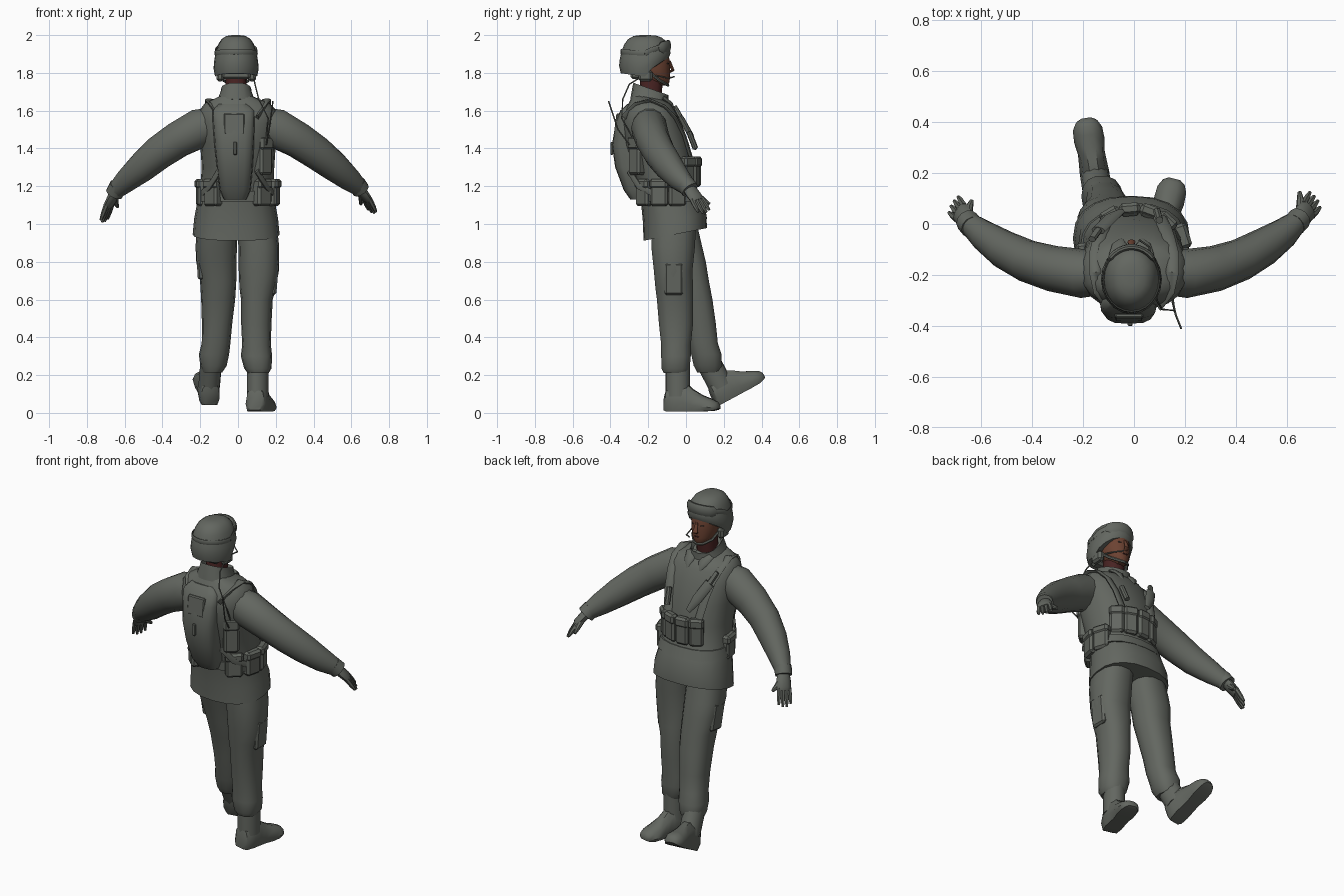
import bpy, bmesh, math
from mathutils import Vector, Matrix


def material(name, rgb):
    m = bpy.data.materials.new(name)
    m.diffuse_color = (*rgb, 1)
    return m


CLOTH = material("grey green cloth", (0.125, 0.135, 0.118))
SKIN = material("brown skin", (0.15, 0.055, 0.032))
NECK = material("dark red brown", (0.065, 0.017, 0.016))
DARK = material("dark grey", (0.05, 0.04, 0.035))


def finish(name, bm, mat, angle=40):
    bmesh.ops.recalc_face_normals(bm, faces=bm.faces)
    me = bpy.data.meshes.new(name)
    bm.to_mesh(me)
    bm.free()
    me.materials.append(mat)
    ob = bpy.data.objects.new(name, me)
    bpy.context.collection.objects.link(ob)
    bpy.context.view_layer.objects.active = ob
    ob.select_set(True)
    bpy.ops.object.shade_smooth_by_angle(angle=math.radians(angle))
    ob.select_set(False)
    return ob


def skin_rings(name, rings, mat, cap=True, matrix=None, angle=40):
    """Bridge equal-length closed rings of points."""
    bm = bmesh.new()
    vs = [[bm.verts.new(p) for p in r] for r in rings]
    n = len(vs[0])
    for a, b in zip(vs, vs[1:]):
        for i in range(n):
            bm.faces.new((a[i], a[(i + 1) % n], b[(i + 1) % n], b[i]))
    if cap:
        bm.faces.new(vs[0])
        bm.faces.new(vs[-1])
    if matrix:
        bm.transform(matrix)
    return finish(name, bm, mat, angle)


def oval(n, p=1.0):
    out = []
    for i in range(n):
        a = 2 * math.pi * i / n
        c, s = math.cos(a), math.sin(a)
        out.append((math.copysign(abs(c) ** p, c), math.copysign(abs(s) ** p, s)))
    return out


def loft(name, rows, mat=CLOTH, n=16, p=0.85, cap=True):
    """Rows of z, centre x, centre y, radius x, radius y, slope along y."""
    rings = [[(x + rx * c, y + ry * s, z + t * ry * s) for c, s in oval(n, p)]
             for z, x, y, rx, ry, t in rows]
    return skin_rings(name, rings, mat, cap)


def tube(name, path, radii, mat=CLOTH, n=10, up=(0, 0, 1)):
    """Sweep an oval of (across, along up) radii along a path."""
    pts = [Vector(p) for p in path]
    if isinstance(radii, tuple):
        radii = [radii] * len(pts)
    rings = []
    for i, q in enumerate(pts):
        d = (pts[min(i + 1, len(pts) - 1)] - pts[max(i - 1, 0)]).normalized()
        side = d.cross(Vector(up)).normalized()
        top = side.cross(d)
        a, b = radii[i]
        rings.append([q + side * a * c + top * b * s for c, s in oval(n)])
    return skin_rings(name, rings, mat)


def box(name, loc, size, rot=(0, 0, 0), mat=CLOTH, bevel=0.012):
    bm = bmesh.new()
    bmesh.ops.create_cube(bm, size=1)
    bm.transform(Matrix.Diagonal((*size, 1)))
    bmesh.ops.bevel(bm, geom=bm.edges[:], offset=min(bevel, min(size) * .3), segments=1, affect='EDGES')
    r = Matrix.Rotation(rot[2], 4, 'Z') @ Matrix.Rotation(rot[1], 4, 'Y') @ Matrix.Rotation(rot[0], 4, 'X')
    bm.transform(Matrix.Translation(loc) @ r)
    return finish(name, bm, mat, 30)


# Jacket, collar, neck
loft("jacket", [
    (0.945, -.01, -.057, .23, .168, .2), (1.03, -.01, -.06, .222, .168, .12), (1.12, -.01, -.08, .205, .158, .05),
    (1.19, -.005, -.1, .195, .15, 0), (1.3, 0, -.125, .192, .162, 0), (1.42, 0, -.155, .2, .172, 0),
    (1.53, 0, -.18, .21, .158, 0), (1.6, 0, -.19, .205, .135, 0), (1.64, -.005, -.19, .17, .11, -.05),
    (1.67, -.01, -.19, .09, .09, -.2)], n=20)
loft("collar", [(1.63, -.01, -.19, .11, .105, -.3), (1.7, -.01, -.188, .082, .095, -.3),
                (1.715, -.01, -.185, .08, .093, -.35), (1.69, -.01, -.185, .068, .08, -.35)])
loft("neck", [(1.62, -.01, -.195, .058, .06, 0), (1.78, -.01, -.18, .055, .06, 0)], NECK, 12)
for s in (-1, 1):
    tube("collar_flap", [(-.01 + s * .06, -.125, 1.67), (-.01 + s * .045, -.08, 1.635), (-.01 + s * .04, -.06, 1.595)],
         [(.03, .012), (.03, .012), (.006, .006)], up=(0, .8, .6), n=8)

# Head with chin, nose and eyes
loft("head", [
    (1.732, -.01, -.125, .024, .03, .1), (1.748, -.01, -.142, .047, .055, .1), (1.775, -.01, -.165, .064, .08, 0),
    (1.82, -.01, -.175, .074, .09, 0), (1.87, -.01, -.18, .077, .093, 0), (1.92, -.01, -.19, .072, .088, 0)], SKIN, 16, 1)
tube("nose", [(-.01, -.088, 1.865), (-.01, -.078, 1.835), (-.01, -.07, 1.815), (-.01, -.085, 1.805)],
     [(.008, .006), (.011, .008), (.016, .01), (.01, .006)], SKIN, 8, (0, 1, 0))
box("mouth", (-.01, -.088, 1.782), (.03, .01, .007), mat=NECK)
for s in (-1, 1):
    box("eye", (-.01 + s * .03, -.096, 1.85), (.018, .008, .007), (0, 0, -s * .35), DARK)


# Helmet with a rim raised over the face and tucked in at the bottom
def helmet_point(a, t, grow=0.0):
    c, s = math.cos(a), math.sin(a)
    rim = 1.78 + .1 * max(0, s) ** .7 + .018 * max(0, -s)
    r = max(math.cos(t), 0) ** .55 * (.92 if t < .1 else 1)
    return (-.01 + (.121 + grow) * r * c, -.218 + (.138 + grow) * r * s, rim + (2.0 - rim) * math.sin(t))


angles = [2 * math.pi * i / 20 for i in range(20)]
skin_rings("helmet", [[helmet_point(a, t) for a in angles] for t in (0, .2, .4, .6, .85, 1.1, 1.35, 1.53)], CLOTH)
tube("goggle_strap", [helmet_point(2 * math.pi * i / 24, .6, .002) for i in range(25)], (.004, .014))
tube("goggle_frame", [helmet_point(math.radians(a), .55, 0) for a in range(35, 146, 10)],
     [(.006, .015)] + [(.013, .033)] * 10 + [(.006, .015)])
for s in (-1, 1):
    box("ear_cup", (-.01 + s * .085, -.215, 1.785), (.04, .075, .06))
    tube("chin_strap", [(-.01 + s * .08, -.19, 1.8), (-.01 + s * .066, -.14, 1.76), (-.01 + s * .03, -.102, 1.738),
                        (-.01, -.094, 1.735)], (.006, .008), n=6)
box("nape_pad", (-.01, -.265, 1.79), (.15, .06, .045))
tube("microphone", [(.07, -.16, 1.785), (.06, -.09, 1.772), (.02, -.062, 1.78)], (.004, .004), n=6)

# Arms, cuffs and gloved hands
ARM = [(.08, .085), (.096, .106), (.09, .096), (.083, .09), (.075, .08), (.06, .064), (.044, .048)]
arms = {
    "left": ([(-.1, -.195, 1.54), (-.2, -.195, 1.508), (-.32, -.175, 1.445), (-.42, -.145, 1.377), (-.51, -.1, 1.3),
              (-.59, -.045, 1.232), (-.645, 0, 1.18)], (-.682, .045, 1.105), (-.712, .08, 1.012), (-.637, .092, 1.09)),
    "right": ([(.1, -.195, 1.54), (.2, -.195, 1.508), (.32, -.175, 1.443), (.42, -.14, 1.375), (.51, -.09, 1.305),
               (.59, -.035, 1.238), (.64, .01, 1.195)], (.682, .055, 1.135), (.715, .1, 1.06), (.65, .125, 1.105))}
for side, (path, knuckle, tip, thumb) in arms.items():
    tube(side + "_arm", path, ARM, n=14)
    w, k, t = Vector(path[-1]), Vector(knuckle), Vector(tip)
    tube(side + "_cuff", [w.lerp(k, -.3), w.lerp(k, .25)], (.047, .049), n=12)
    d = (t - k).normalized()
    across = Vector((-.45 if w.x > 0 else .45, .85, 0))
    across = (across - d * across.dot(d)).normalized()
    flat = d.cross(across)
    tube(side + "_palm", [w, w.lerp(k, .5), k, k.lerp(t, .15)],
         [(.032, .03), (.042, .025), (.042, .022), (.037, .016)], up=flat)
    for i in range(4):
        o = across * (i - 1.5) * .02
        end = k.lerp(t, (.85, 1, 1, .9)[i]) + o * 1.2
        tube(side + "_finger", [k + o, (k + o).lerp(end, .6), end], [(.013, .014), (.012, .012), (.007, .007)],
             n=6, up=flat)
    tube(side + "_thumb", [w.lerp(k, .3), w.lerp(k, .5).lerp(Vector(thumb), .6), thumb],
         [(.02, .02), (.016, .016), (.008, .008)], n=8)

# Trouser legs, gathered above the boots
loft("right_leg", [
    (.21, .107, -.055, .055, .064, 0), (.235, .105, -.055, .072, .076, 0), (.3, .098, -.053, .083, .08, 0),
    (.36, .098, -.053, .076, .08, 0), (.47, .097, -.053, .08, .092, 0), (.6, .1, -.058, .084, .098, 0),
    (.66, .104, -.062, .096, .102, 0), (.75, .11, -.068, .106, .104, 0), (.88, .11, -.068, .108, .118, 0),
    (1.0, .1, -.065, .105, .12, 0)], n=14)
loft("left_leg", [
    (.215, -.135, .12, .052, .062, 0), (.25, -.13, .115, .07, .076, 0), (.31, -.127, .108, .08, .082, 0),
    (.37, -.116, .09, .076, .08, 0), (.47, -.111, .075, .08, .085, 0), (.6, -.105, .05, .09, .092, 0),
    (.7, -.105, .025, .096, .098, 0), (.8, -.115, .005, .106, .102, 0), (.88, -.115, -.02, .11, .108, 0),
    (1.0, -.11, -.05, .105, .11, 0)], n=14)
box("right_cargo_pocket", (.192, -.065, .71), (.035, .1, .17), (0, .08, 0))
box("left_cargo_pocket", (-.2, .0, .79), (.035, .1, .16), (.15, -.06, 0))

# Boots: sections from heel to toe of half width, height and sole lift, plus a shaft
FOOT = [(-.115, .034, .085, .006), (-.1, .05, .13, 0), (-.05, .056, .16, 0), (0, .053, .15, 0), (.04, .051, .115, 0),
        (.09, .058, .085, 0), (.14, .056, .066, .002), (.17, .042, .052, .008), (.183, .022, .036, .014)]
for side, loc, pitch, yaw, tall in (("right", (.115, 0, .008), 0, -14, 1), ("left", (-.165, .263, .09), 28, 9, 1.15)):
    m = (Matrix.Translation(loc) @ Matrix.Rotation(math.radians(yaw), 4, 'Z')
         @ Matrix.Rotation(math.radians(pitch), 4, 'X'))
    rings = []
    for y, w, h, b in FOOT:
        h *= tall if y > .02 else 1
        half = [(w * .85, b), (w * 1.04, b + (h - b) * .3), (w * .85, b + (h - b) * .75), (w * .35, h)]
        rings.append([(x, y, z) for x, z in half] + [(-x, y, z) for x, z in reversed(half)])
    skin_rings(side + "_boot", rings, CLOTH, matrix=m)
    shaft = [[(.058 * c, -.045 + .066 * s, z) for c, s in oval(12)] for z in (.08, .15, .24)]
    skin_rings(side + "_boot_shaft", shaft, CLOTH, matrix=m)

# Narrow back pack with a panel and buckle
loft("back_pack", [
    (1.13, -.015, -.245, .06, .05, 0), (1.18, -.015, -.262, .082, .068, 0), (1.3, -.017, -.29, .095, .085, 0),
    (1.42, -.02, -.31, .105, .082, 0), (1.54, -.022, -.31, .112, .062, 0), (1.6, -.024, -.3, .112, .048, 0),
    (1.635, -.024, -.28, .08, .03, 0)], n=16, p=.65)
box("pack_flap", (-.02, -.365, 1.53), (.11, .02, .11), (-.12, 0, 0))
box("pack_buckle", (-.015, -.393, 1.4), (.02, .015, .07))

# Belt, and pouches placed around the waist by angle
loft("belt", [(1.12, -.005, -.085, .214, .168, 0), (1.175, -.005, -.098, .206, .16, 0)], n=20)


def pouch(name, deg, z, size, cy, rx, ry):
    a = math.radians(deg)
    loc = Vector((rx * math.cos(a), cy + ry * math.sin(a), z))
    turn = a - math.pi / 2
    box(name, loc, size, (0, 0, turn))
    top = loc + Vector((math.cos(a) * .006, math.sin(a) * .006, size[2] * .34))
    box(name + "_flap", top, (size[0] * 1.04, size[1] * 1.04, size[2] * .36), (0, 0, turn))


for deg in (46, 70, 95, 120):
    pouch("chest_pouch", deg, 1.275, (.08, .045, .16), -.11, .183, .164)
for deg in (-48, -14, 18, 188, 226):
    pouch("belt_pouch", deg, 1.165, (.095, .06, .14), -.1, .19, .16)
pouch("radio_pouch", -48, 1.36, (.085, .065, .2), -.13, .2, .17)

# Shoulder straps, radio antenna and headset cable
for s in (-1, 1):
    tube("shoulder_strap", [(s * .1, .03, 1.34), (s * .12, -.01, 1.47), (s * .135, -.055, 1.56), (s * .15, -.115, 1.622),
                            (s * .15, -.19, 1.655), (s * .14, -.26, 1.63), (s * .1, -.32, 1.56)],
         (.026, .01), up=(0, .6, .8), n=8)
    tube("pack_side_strap", [(s * .1, -.3, 1.28), (s * .15, -.25, 1.2), (s * .19, -.17, 1.16)], (.008, .018), n=6)
tube("antenna", [(.15, -.3, 1.42), (.165, -.36, 1.5), (.185, -.41, 1.65)], (.004, .004), n=6)
tube("headset_cable", [(.08, -.22, 1.79), (.09, -.3, 1.74), (.11, -.335, 1.66), (.16, -.34, 1.56), (.15, -.28, 1.45)],
     (.004, .004), n=6)

# Knife sheath across the chest and a small torch
tube("knife_sheath", [(-.05, .05, 1.4), (-.09, .025, 1.47), (-.14, -.025, 1.56)],
     [(.016, .01), (.03, .015), (.03, .015)], n=8, up=(0, 1, .3))
tube("knife_handle", [(-.14, -.025, 1.56), (-.165, -.06, 1.62)], (.015, .013), n=8, up=(0, 1, .3))
tube("torch", [(.09, .05, 1.4), (.1, .015, 1.49)], (.015, .015), n=8, up=(0, 1, 0))
